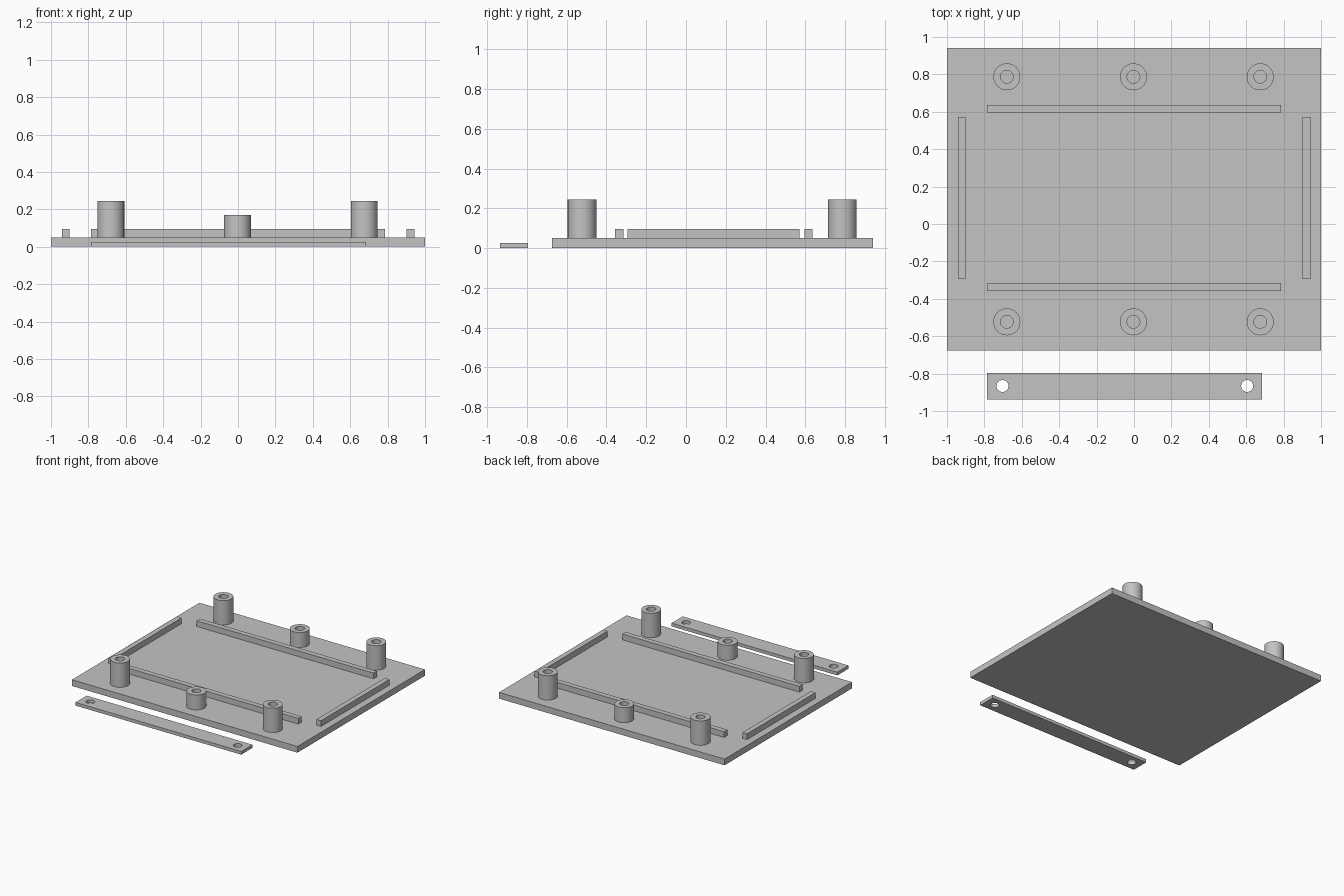
import bpy
import bmesh
import math

if "Cube" in bpy.data.objects:
    bpy.data.objects.remove(bpy.data.objects["Cube"], do_unlink=True)

GREY = (0.55, 0.55, 0.55, 1)
grey = bpy.data.materials.new("plain_grey")
grey.use_nodes = True
grey.diffuse_color = GREY
grey.node_tree.nodes["Principled BSDF"].inputs["Base Color"].default_value = GREY

PLATE_TOP = 0.05
SINK = 0.01
SIDES = 48


def finish(name, bm):
    bmesh.ops.recalc_face_normals(bm, faces=bm.faces)
    mesh = bpy.data.meshes.new(name)
    bm.to_mesh(mesh)
    bm.free()
    mesh.materials.append(grey)
    obj = bpy.data.objects.new(name, mesh)
    bpy.context.collection.objects.link(obj)
    return obj


def box(name, x0, x1, y0, y1, z0, z1):
    bm = bmesh.new()
    bmesh.ops.create_cube(bm, size=1)
    bmesh.ops.scale(bm, vec=(x1 - x0, y1 - y0, z1 - z0), verts=bm.verts)
    bmesh.ops.translate(bm, vec=((x0 + x1) / 2, (y0 + y1) / 2, (z0 + z1) / 2), verts=bm.verts)
    return finish(name, bm)


def tube(name, x, y, outer, inner, z0, z1):
    """Hollow post: a closed rectangular section swept round a vertical axis."""
    bm = bmesh.new()
    rings = []
    for r, z in ((outer, z0), (outer, z1), (inner, z1), (inner, z0)):
        angles = [2 * math.pi * i / SIDES for i in range(SIDES)]
        rings.append([bm.verts.new((x + r * math.cos(a), y + r * math.sin(a), z)) for a in angles])
    for k, ring in enumerate(rings):
        above = rings[(k + 1) % len(rings)]
        for i in range(SIDES):
            j = (i + 1) % SIDES
            bm.faces.new((ring[i], ring[j], above[j], above[i]))
    return finish(name, bm)


def smooth(obj):
    bpy.ops.object.select_all(action="DESELECT")
    obj.select_set(True)
    bpy.context.view_layer.objects.active = obj
    bpy.ops.object.shade_smooth_by_angle(angle=math.radians(30))


# Base plate
box("base_plate", -1, 1, -0.675, 0.94, 0, PLATE_TOP)

# Raised rails framing the middle of the plate
RAIL_BOTTOM, RAIL_TOP = PLATE_TOP - SINK, 0.096
for name, y in (("front_rail", -0.357), ("back_rail", 0.595)):
    box(name, -0.785, 0.785, y, y + 0.042, RAIL_BOTTOM, RAIL_TOP)
for name, x in (("right_rail", -0.942), ("left_rail", 0.902)):
    box(name, x, x + 0.041, -0.295, 0.572, RAIL_BOTTOM, RAIL_TOP)

# Screw posts: tall at the corners, short in the middle
for row, y in (("front", -0.523), ("back", 0.787)):
    for side, x, top in (("right", -0.68, 0.245), ("middle", -0.003, 0.17), ("left", 0.675, 0.245)):
        smooth(tube(f"{row}_{side}_post", x, y, 0.072, 0.034, PLATE_TOP - SINK, top))

# Separate clamp strip with a through hole at each end
strip = box("clamp_strip", -0.785, 0.685, -0.937, -0.796, 0, 0.026)
for side, x in (("right", -0.703), ("left", 0.605)):
    bm = bmesh.new()
    bmesh.ops.create_cone(bm, cap_ends=True, segments=SIDES, radius1=0.032, radius2=0.032, depth=0.2)
    bmesh.ops.translate(bm, vec=(x, -0.866, 0), verts=bm.verts)
    cutter = finish(f"{side}_hole_cutter", bm)
    cutter.hide_render = True
    cutter.hide_set(True)
    cut = strip.modifiers.new(f"{side}_hole", "BOOLEAN")
    cut.operation = "DIFFERENCE"
    cut.solver = "EXACT"
    cut.object = cutter
